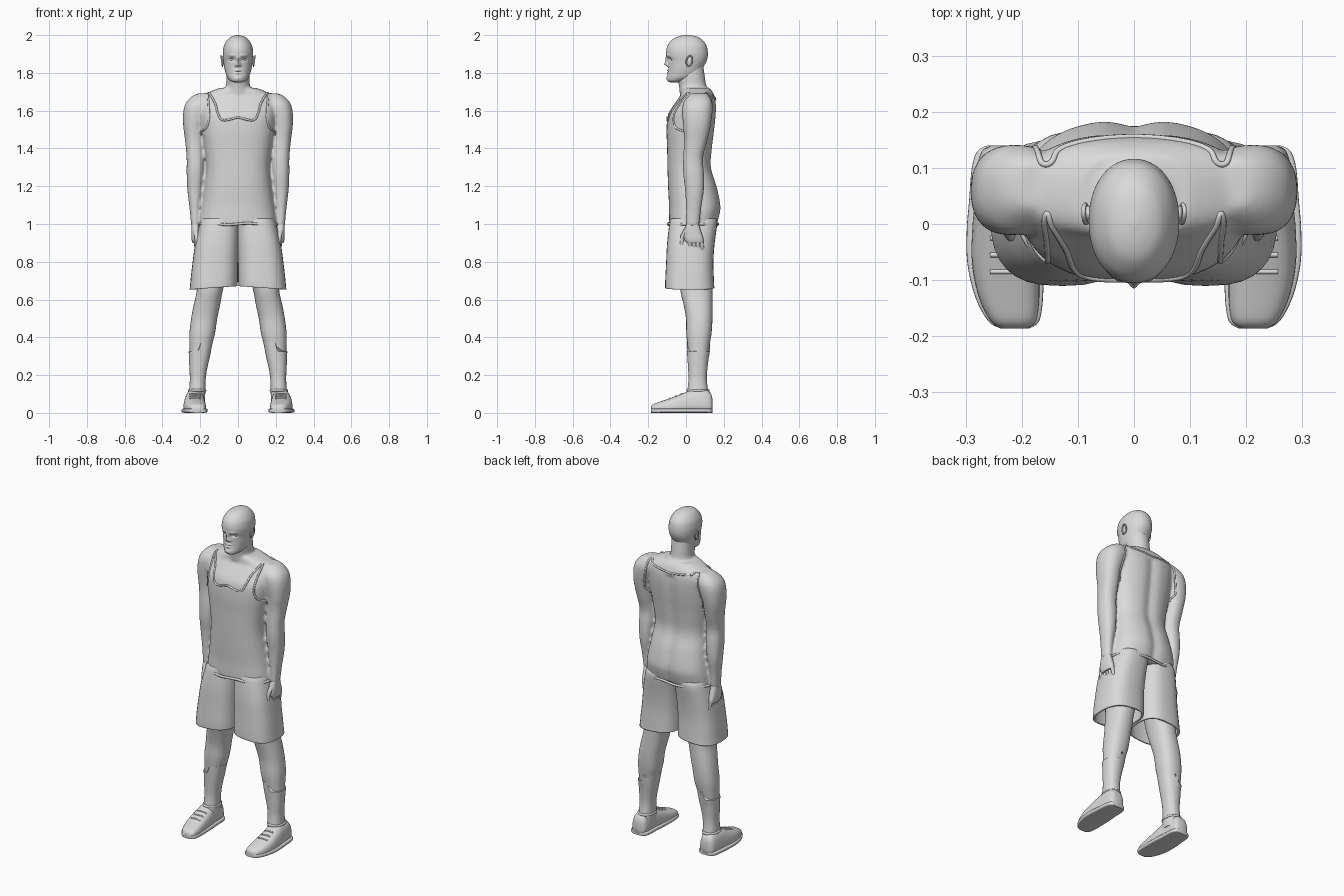
import bpy
import bmesh
from math import sin, cos, pi, exp, radians
from mathutils import Vector
from mathutils.bvhtree import BVHTree

cube = bpy.data.objects.get("Cube")
if cube:
    bpy.data.objects.remove(cube, do_unlink=True)

clay = bpy.data.materials.new("light_grey")
clay.use_nodes = True
GREY = (0.7, 0.7, 0.7, 1)
clay.diffuse_color = GREY
for node in clay.node_tree.nodes:
    if node.type == 'BSDF_PRINCIPLED':
        node.inputs["Base Color"].default_value = GREY


def spline(points, steps):
    """Smooth curve through tuples of any length."""
    padded = [points[0], *points, points[-1]]
    out = []
    for a, b, c, d in zip(padded, padded[1:], padded[2:], padded[3:]):
        for i in range(steps):
            t = i / steps
            out.append([0.5 * (2 * q + (r - p) * t + (2 * p - 5 * q + 4 * r - s) * t * t
                               + (3 * q - p - 3 * r + s) * t ** 3)
                        for p, q, r, s in zip(a, b, c, d)])
    out.append(list(points[-1]))
    return out


def outline(lo_u, hi_u, lo_v, hi_v, power, count):
    """Rounded closed outline filling a rectangle."""
    def soft(w):
        return (1 if w > 0 else -1) * abs(w) ** (2 / power)
    for i in range(count):
        a = 2 * pi * i / count
        yield ((lo_u + hi_u + (hi_u - lo_u) * soft(cos(a))) / 2,
               (lo_v + hi_v + (hi_v - lo_v) * soft(sin(a))) / 2)


def add_loft(bm, rings, power=2.3, count=32, steps=4, caps=True, along_y=False, side=1):
    """Skin over rings given as (height, x min, x max, y min, y max)."""
    rows = []
    for h, *box in spline(rings, steps):
        rows.append([bm.verts.new((side * u, h, v) if along_y else (side * u, v, h))
                     for u, v in outline(*box, power, count)])
    for low, high in zip(rows, rows[1:]):
        for i in range(count):
            j = (i + 1) % count
            bm.faces.new((low[i], low[j], high[j], high[i]))
    if caps:
        bm.faces.new(rows[0])
        bm.faces.new(rows[-1])


def finish(obj, mirror):
    bpy.ops.object.select_all(action='DESELECT')
    obj.select_set(True)
    bpy.context.view_layer.objects.active = obj
    if obj.type == 'CURVE':
        bpy.ops.object.convert(target='MESH')
        obj = bpy.context.object
    bpy.ops.object.shade_smooth_by_angle(angle=radians(50))
    if mirror:
        obj.modifiers.new("mirror", 'MIRROR').use_mirror_merge = False
    return obj


def make(name, bm, mirror=False, shape=None):
    """Turn a bmesh into an object, optionally reshaping each point."""
    if shape:
        for v in bm.verts:
            v.co = shape(v.co)
    bmesh.ops.recalc_face_normals(bm, faces=bm.faces)
    mesh = bpy.data.meshes.new(name)
    bm.to_mesh(mesh)
    bm.free()
    mesh.materials.append(clay)
    obj = bpy.data.objects.new(name, mesh)
    bpy.context.collection.objects.link(obj)
    return finish(obj, mirror)


def loft(name, rings, mirror=True, shape=None, **options):
    bm = bmesh.new()
    add_loft(bm, rings, **options)
    return make(name, bm, mirror, shape)


def tube(name, points, radius, mirror=True, closed=False, taper=1.0):
    curve = bpy.data.curves.new(name, 'CURVE')
    curve.dimensions = '3D'
    curve.bevel_depth = radius
    curve.bevel_resolution = 2
    curve.use_fill_caps = True
    line = curve.splines.new('POLY')
    line.points.add(len(points) - 1)
    for i, (dot, p) in enumerate(zip(line.points, points)):
        dot.co = (*p, 1)
        dot.radius = 1 + (taper - 1) * i / len(points)
    line.use_cyclic_u = closed
    curve.materials.append(clay)
    obj = bpy.data.objects.new(name, curve)
    bpy.context.collection.objects.link(obj)
    return finish(obj, mirror)


def ball(name, place, size):
    bm = bmesh.new()
    bmesh.ops.create_uvsphere(bm, u_segments=20, v_segments=12, radius=1)
    return make(name, bm, True, lambda p: Vector(a + b * c for a, b, c in zip(place, size, p)))


def surface(obj):
    bpy.context.view_layer.update()
    return BVHTree.FromObject(obj, bpy.context.evaluated_depsgraph_get())


# Torso in its shirt, neck and arms, fused into one soft skin
torso = [(.995, .205, -.09, .165), (1.05, .2, -.09, .18), (1.1, .193, -.09, .185),
         (1.2, .178, -.095, .165), (1.3, .167, -.098, .135), (1.4, .177, -.1, .14),
         (1.5, .192, -.103, .152), (1.58, .2, -.095, .16), (1.64, .2, -.058, .16),
         (1.68, .19, -.03, .15), (1.7, .15, -.028, .14), (1.72, .1, -.025, .125)]
neck = [(1.66, .09, -.03, .13), (1.73, .064, -.037, .108), (1.78, .062, -.045, .1), (1.85, .058, -.02, .09)]
arm = [(1.692, .15, .21, .03, .11), (1.675, .13, .245, .01, .125), (1.64, .13, .277, -.015, .14),
       (1.59, .15, .29, -.02, .14), (1.52, .175, .29, -.015, .13), (1.44, .18, .28, -.01, .112),
       (1.35, .178, .272, -.015, .09), (1.27, .18, .272, -.015, .095), (1.18, .188, .268, -.005, .095),
       (1.08, .2, .256, 0, .08), (.99, .205, .248, 0, .07)]


def spine_groove(p):
    if p.y > .08 and p.z < 1.65:
        p.y -= .013 * exp(-(p.x / .03) ** 2)
    return p


bm = bmesh.new()
for rings, power in ((torso, 2.5), (neck, 2.1)):
    add_loft(bm, [(z, -r, r, front, back) for z, r, front, back in rings], power, 64)
for side in (1, -1):
    add_loft(bm, arm, side=side)
body = make("torso_and_arms", bm, shape=spine_groove)
remesh = body.modifiers.new("fuse", 'REMESH')
remesh.mode = 'VOXEL'
remesh.voxel_size = .008
remesh.use_smooth_shade = True
soften = body.modifiers.new("soften", 'SMOOTH')
soften.factor = .5
soften.iterations = 6

# Shirt piping, laid on the body: neckline, strap loop, armhole, back
skin = surface(body)
piping = [(0, -.1, 1.565), (.06, -.1, 1.55), (.09, -.09, 1.555), (.108, -.08, 1.59),
          (.12, -.05, 1.635), (.138, -.01, 1.67), (.152, .02, 1.69), (.16, .0, 1.68),
          (.16, -.04, 1.64), (.16, -.07, 1.59), (.168, -.08, 1.54), (.185, -.06, 1.505),
          (.19, .03, 1.49), (.19, .12, 1.505), (.18, .14, 1.57), (.175, .135, 1.64),
          (.165, .11, 1.69), (.145, .11, 1.69), (.12, .14, 1.675), (0, .15, 1.66)]
tube("shirt_piping", [skin.find_nearest(Vector(p))[0] for p in spline(piping, 5)], .0055)
tube("shirt_hem", [(x, y, 1 + .004 * sin(30 * x)) for x, y in outline(-.207, .207, -.093, .168, 2.5, 64)],
     .007, mirror=False, closed=True)

# Hands
loft("palm", [(1.0, .206, .246, .002, .068), (.96, .203, .247, -.01, .08),
              (.92, .204, .246, -.008, .092), (.9, .208, .242, .005, .09)], power=2.6)
for i in range(4):
    y = .017 + .021 * i
    tip = .858 + .006 * abs(i - 2)
    tube("finger", [(.225, y, .92), (.223, y + .004, .89), (.218, y + .008, tip)], .0115, taper=.6)
tube("thumb", [(.225, .0, .965), (.22, -.019, .935), (.216, -.023, .885)], .013, taper=.6)

# Head, with the face pressed out of the loft
skull = [(1.75, .02, -.085, -.03), (1.758, .04, -.098, 0), (1.775, .056, -.1, .055), (1.8, .066, -.095, .078),
         (1.83, .073, -.093, .092), (1.86, .077, -.095, .108), (1.885, .08, -.102, .115),
         (1.915, .08, -.105, .115), (1.95, .072, -.095, .106), (1.98, .052, -.068, .08),
         (1.994, .03, -.038, .052), (2.0, .006, -.004, .014)]
# (x, height, half width, half height, push)
features = [(0, 1.846, .011, .011, -.02), (.012, 1.84, .006, .006, -.008), (0, 1.868, .008, .017, -.012),
            (.033, 1.871, .014, .009, .012), (.03, 1.892, .02, .006, -.005), (0, 1.813, .017, .005, -.007),
            (0, 1.798, .015, .005, -.007), (0, 1.806, .02, .002, .004), (0, 1.772, .016, .01, -.004)]


def press_face(p):
    if p.y < 0:
        p.y += sum(push * exp(-((abs(p.x) - x) / w) ** 2 - ((p.z - z) / h) ** 2)
                   for x, z, w, h, push in features)
    return p


loft("head", [(z, -r, r, front, back) for z, r, front, back in skull], mirror=False,
     shape=press_face, power=2.1, count=112, steps=8)
ball("eye", (.033, -.069, 1.87), (.013, .011, .008))
ball("ear", (.081, .018, 1.863), (.008, .015, .026))
tube("ear_rim", [(.086 + .004 * sin(a), .018 + .016 * cos(a) + .004 * sin(a), 1.863 + .027 * sin(a))
                 for a in (2 * pi * i / 20 for i in range(20))], .004, closed=True)


# Shorts, one loose tube per leg, open at the hem
def slant_hem(p):
    if p.z < .72:
        p.z -= .07 * (p.x - .13)
    return p


shorts = loft("shorts_leg", [(1.03, -.02, .192, -.08, .16), (1.0, -.01, .203, -.088, .165),
                             (.9, -.004, .226, -.1, .152), (.8, 0, .24, -.105, .145),
                             (.7, .001, .252, -.11, .148), (.662, .002, .256, -.11, .15)],
              shape=slant_hem, power=2.7, caps=False)
cloth = shorts.modifiers.new("cloth", 'SOLIDIFY')
cloth.thickness = .012

# Bare legs
leg = [(.76, .05, .215, -.035, .14), (.65, .08, .218, -.03, .14), (.57, .095, .235, -.012, .14),
       (.5, .11, .248, 0, .14), (.42, .122, .257, .002, .135), (.34, .143, .256, .01, .122),
       (.25, .165, .253, .015, .11), (.18, .176, .25, .018, .105), (.11, .178, .254, .012, .112),
       (.06, .18, .254, .012, .112)]
loft("leg", leg)


# Socks, higher on the inner side
def step_top(p):
    if p.z > .31:
        inner = p.x < .2
        p.z += .035 if inner else -.015
        p.x -= .005 if inner else 0
    return p


loft("sock", [(z, a - .005, b + .005, c - .005, d + .005) for z, a, b, c, d in leg if z < .35],
     shape=step_top)


# Shoes, lofted from heel to toe
def narrow_top(p):
    z = max(p.z, 0)
    return Vector((.225 + (p.x - .225) * (1 - 2.3 * z), p.y, z))


shoe_rings = [(-.186, .19, .235, .006, .03), (-.173, .172, .257, 0, .046), (-.13, .165, .28, 0, .062),
              (-.07, .165, .294, 0, .083), (-.01, .167, .295, 0, .106), (.04, .171, .291, 0, .124),
              (.1, .173, .286, 0, .125), (.13, .182, .276, 0, .105), (.14, .2, .258, .008, .075)]
shoe = loft("shoe", shoe_rings, shape=narrow_top, power=2.8, along_y=True)
loft("sole", [(y, a - .003, b + .003, 0, .024) for y, a, b, c, d in shoe_rings],
     power=5, along_y=True)
tube("shoe_collar", [(x, y, .118 + .1 * max(0, .03 - y)) for x, y in outline(.174, .259, .008, .118, 2, 32)],
     .007, closed=True)

# Laces resting on the shoe
upper = surface(shoe)
for y in (-.085, -.055, -.025):
    row = [upper.ray_cast(Vector((.196 + .01 * i, y, 1)), Vector((0, 0, -1)))[0] for i in range(7)]
    tube("lace", [p for p in row if p], .0045)
